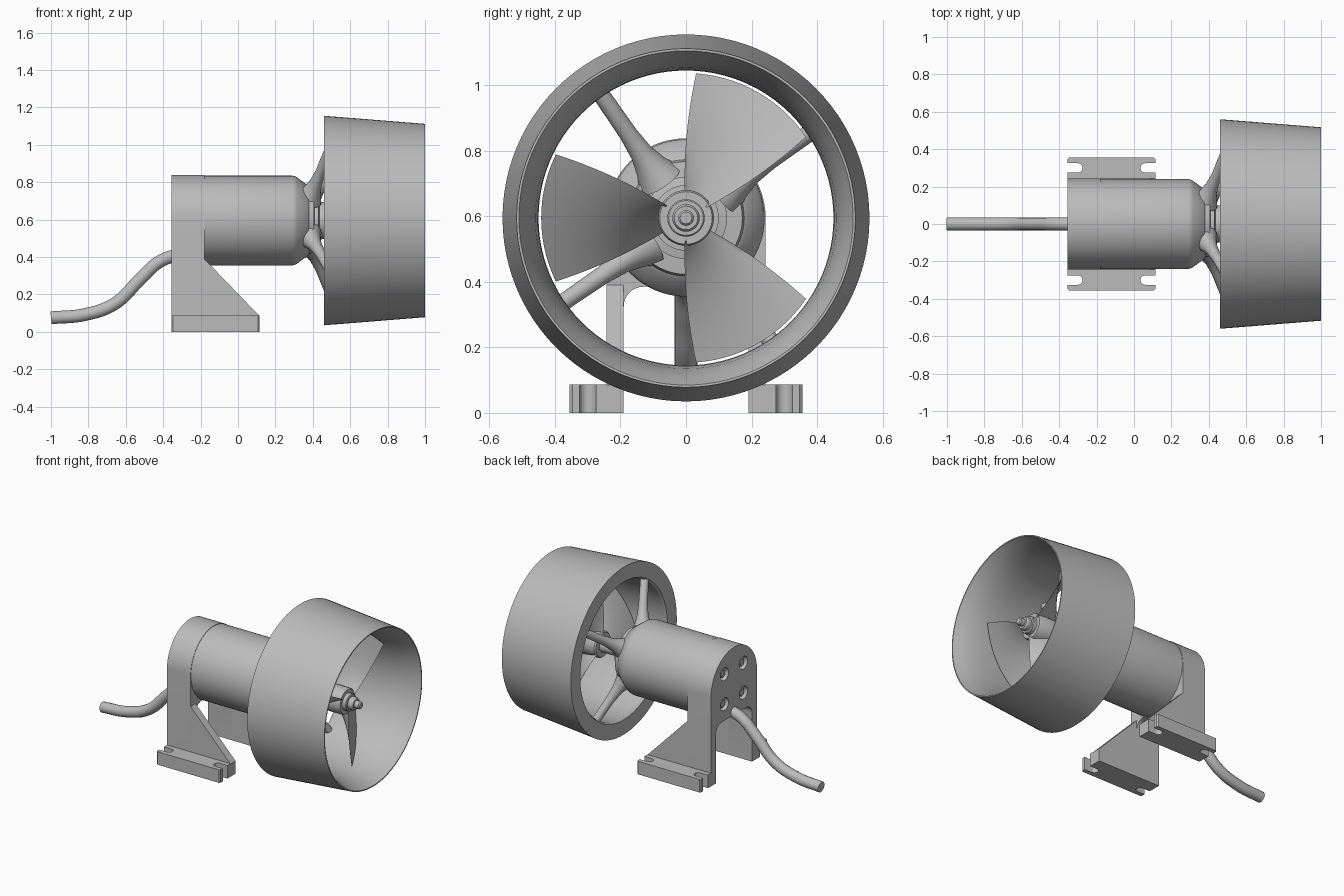
import bpy, bmesh, math
from math import sin, cos, pi, radians
from mathutils import Vector

if "Cube" in bpy.data.objects:
    bpy.data.objects.remove(bpy.data.objects["Cube"])

AXIS_Z = 0.595
grey = bpy.data.materials.new("plain_grey")
grey.diffuse_color = (0.5, 0.5, 0.5, 1)
grey.use_nodes = True
grey.node_tree.nodes["Principled BSDF"].inputs["Base Color"].default_value = grey.diffuse_color


def finish(name, bm, angle=30):
    """Turn a bmesh into a shaded object."""
    bmesh.ops.recalc_face_normals(bm, faces=bm.faces)
    mesh = bpy.data.meshes.new(name)
    bm.to_mesh(mesh)
    bm.free()
    mesh.materials.append(grey)
    ob = bpy.data.objects.new(name, mesh)
    bpy.context.collection.objects.link(ob)
    shade(ob, angle)
    return ob


def shade(ob, angle=30):
    bpy.ops.object.select_all(action='DESELECT')
    ob.select_set(True)
    bpy.context.view_layer.objects.active = ob
    bpy.ops.object.shade_smooth_by_angle(angle=radians(angle))


def lathe(name, profile, sides=64, closed=False, y=0, z=AXIS_Z):
    """Revolve (x, radius) points about an axis along x."""
    bm = bmesh.new()
    rings = [[bm.verts.new((x, y + r * cos(2 * pi * i / sides), z + r * sin(2 * pi * i / sides)))
              for i in range(sides)] for x, r in profile]
    pairs = list(zip(rings, rings[1:])) + ([(rings[-1], rings[0])] if closed else [])
    for a, b in pairs:
        for i in range(sides):
            j = (i + 1) % sides
            bm.faces.new((a[i], a[j], b[j], b[i]))
    if not closed:
        bm.faces.new(rings[0])
        bm.faces.new(rings[-1])
    return finish(name, bm)


def prism(points, place, lo, hi):
    """Extrude a flat outline from lo to hi; place(u, v, w) gives 3D."""
    bm = bmesh.new()
    a = [bm.verts.new(place(u, v, lo)) for u, v in points]
    b = [bm.verts.new(place(u, v, hi)) for u, v in points]
    bm.faces.new(a)
    bm.faces.new(b)
    for i in range(len(a)):
        j = (i + 1) % len(a)
        bm.faces.new((a[i], a[j], b[j], b[i]))
    return bm


def arc(cx, cy, r, start, end, n):
    return [(cx + r * cos(radians(start + (end - start) * i / n)),
             cy + r * sin(radians(start + (end - start) * i / n))) for i in range(n + 1)]


# Duct with a flared outlet
lathe("duct", [(0.46, 0.56), (1.0, 0.517), (1.0, 0.51), (0.95, 0.488), (0.90, 0.472), (0.84, 0.46),
               (0.76, 0.452), (0.66, 0.45), (0.475, 0.45), (0.46, 0.46)], 96, closed=True)

# Motor body, neck and front steps
lathe("motor", [(-0.19, 0.24), (0.29, 0.24), (0.305, 0.237), (0.315, 0.231), (0.375, 0.187),
                (0.38, 0.178), (0.405, 0.172), (0.41, 0.125), (0.43, 0.125), (0.435, 0.10),
                (0.46, 0.10), (0.465, 0.045), (0.63, 0.045)])

# Propeller hub, washer, nut and shaft tip
lathe("propeller_hub", [(0.61, 0.078), (0.62, 0.085), (0.80, 0.085), (0.81, 0.08)], 48)
lathe("washer", [(0.80, 0.057), (0.835, 0.057), (0.84, 0.053)], 32)
lathe("nut", [(0.83, 0.042), (0.865, 0.042), (0.875, 0.036)], 24)
lathe("shaft_tip", [(0.86, 0.024), (0.905, 0.024), (0.912, 0.018)], 24)

# Three twisted blades
for k in range(3):
    bm = bmesh.new()
    nu, nr, th = 14, 12, 0.006
    sheets = []
    for side in (-1, 1):
        grid = []
        for i in range(nr + 1):
            t = i / nr
            r = 0.07 + (0.442 - 0.07) * t
            half = radians(33 - 7 * t)
            row = []
            for j in range(nu + 1):
                u = 2 * j / nu - 1
                a = radians(60 + 120 * k) + u * half
                thick = th * (1.4 - t) * (1 - 0.8 * u * u)
                row.append(bm.verts.new((0.715 - 0.105 * u + side * thick,
                                         r * cos(a), AXIS_Z + r * sin(a))))
            grid.append(row)
        for i in range(nr):
            for j in range(nu):
                bm.faces.new((grid[i][j], grid[i][j + 1], grid[i + 1][j + 1], grid[i + 1][j]))
        sheets.append(grid)
    rims = [g[0] + [row[-1] for row in g[1:]] + g[-1][-2::-1] + [row[0] for row in g[-2:0:-1]]
            for g in sheets]
    n = len(rims[0])
    for i in range(n):
        j = (i + 1) % n
        bm.faces.new((rims[0][i], rims[0][j], rims[1][j], rims[1][i]))
    finish(f"blade_{k + 1}", bm, 40)

# Four tapered struts between motor neck and duct: (x, distance from axis, thickness)
strut = [(0.375, 0.14, 0.075), (0.395, 0.19, 0.05), (0.415, 0.24, 0.035),
         (0.44, 0.31, 0.028), (0.49, 0.465, 0.026)]
along = Vector((0.115, 0, 0.325)).normalized()
for k in range(4):
    ang = radians(34.5 + 90 * k)
    out = Vector((0, cos(ang), sin(ang)))
    across = Vector((0, -sin(ang), cos(ang)))
    normal = Vector((along.z, 0, 0)) - out * along.x
    bm = bmesh.new()
    rings = [[bm.verts.new(Vector((x, 0, AXIS_Z)) + out * d
                           + (across * cos(2 * pi * i / 16) + normal * sin(2 * pi * i / 16)) * w)
              for i in range(16)] for x, d, w in strut]
    for a, b in zip(rings, rings[1:]):
        for i in range(16):
            bm.faces.new((a[i], a[i - 1], b[i - 1], b[i]))
    bm.faces.new(rings[0])
    bm.faces.new(rings[-1])
    finish(f"strut_{k + 1}", bm, 40)

# End bracket: round top, two legs, arched opening
outline = ([(0.243, 0)] + arc(0, AXIS_Z, 0.243, 0, 180, 40) + [(-0.243, 0), (-0.19, 0)]
           + arc(-0.13, 0.325, 0.06, 180, 90, 8) + arc(0.13, 0.325, 0.06, 90, 0, 8) + [(0.19, 0)])
bm = prism(outline, lambda u, v, w: (w, u, v), -0.355, -0.18)
rim = [e for e in bm.edges if all(v.co.x < -0.35 and v.co.z > 0.55 for v in e.verts)]
bmesh.ops.bevel(bm, geom=rim, offset=0.018, segments=4, profile=0.5, affect='EDGES')
bracket = finish("bracket", bm)

# Screw recesses and the screws in them
for y in (-0.1, 0.1):
    for z in (AXIS_Z - 0.1, AXIS_Z + 0.1):
        cutter = lathe("recess_cutter", [(-0.40, 0.042), (-0.31, 0.042)], 24, y=y, z=z)
        cutter.hide_render = True
        mod = bracket.modifiers.new("recess", 'BOOLEAN')
        mod.operation = 'DIFFERENCE'
        mod.solver = 'EXACT'
        mod.object = cutter
        bpy.context.view_layer.objects.active = bracket
        bpy.ops.object.modifier_apply(modifier=mod.name)
        bpy.data.objects.remove(cutter)
        lathe("screw", [(-0.345, 0.022), (-0.34, 0.028), (-0.305, 0.028)], 20, y=y, z=z)
shade(bracket)

# Sloped gussets and slotted feet, one pair per side
slope = [(-0.18, 0), (0.115, 0), (0.115, 0.085), (-0.18, 0.39)]
for side, label in ((-1, "front"), (1, "back")):
    finish(f"{label}_gusset", prism(slope, lambda u, v, w: (u, side * w, v), 0.19, 0.243))
    foot = ([(-0.355, 0.243), (0.115, 0.243), (0.115, 0.275)] + arc(0.06, 0.30, 0.025, 270, 90, 10)
            + [(0.115, 0.325), (0.115, 0.347), (0.107, 0.355), (-0.347, 0.355), (-0.355, 0.347),
               (-0.355, 0.325)] + arc(-0.30, 0.30, 0.025, 90, -90, 10) + [(-0.355, 0.275)])
    finish(f"{label}_foot", prism(foot, lambda u, v, w: (u, side * v, w), 0, 0.087))

# Cable
curve = bpy.data.curves.new("cable_path", 'CURVE')
curve.dimensions = '3D'
curve.bevel_depth = 0.035
curve.bevel_resolution = 5
curve.resolution_u = 8
curve.use_fill_caps = True
sp = curve.splines.new('BEZIER')
path = [(-1.0, 0.075), (-0.82, 0.092), (-0.66, 0.15), (-0.52, 0.285), (-0.42, 0.375), (-0.30, 0.42)]
sp.bezier_points.add(len(path) - 1)
for p, (x, z) in zip(sp.bezier_points, path):
    p.co = (x, 0, z)
    p.handle_left_type = p.handle_right_type = 'AUTO'
cable = bpy.data.objects.new("cable", curve)
bpy.context.collection.objects.link(cable)
bpy.ops.object.select_all(action='DESELECT')
cable.select_set(True)
bpy.context.view_layer.objects.active = cable
bpy.ops.object.convert(target='MESH')
cable = bpy.context.view_layer.objects.active
cable.data.materials.clear()
cable.data.materials.append(grey)
shade(cable, 40)
